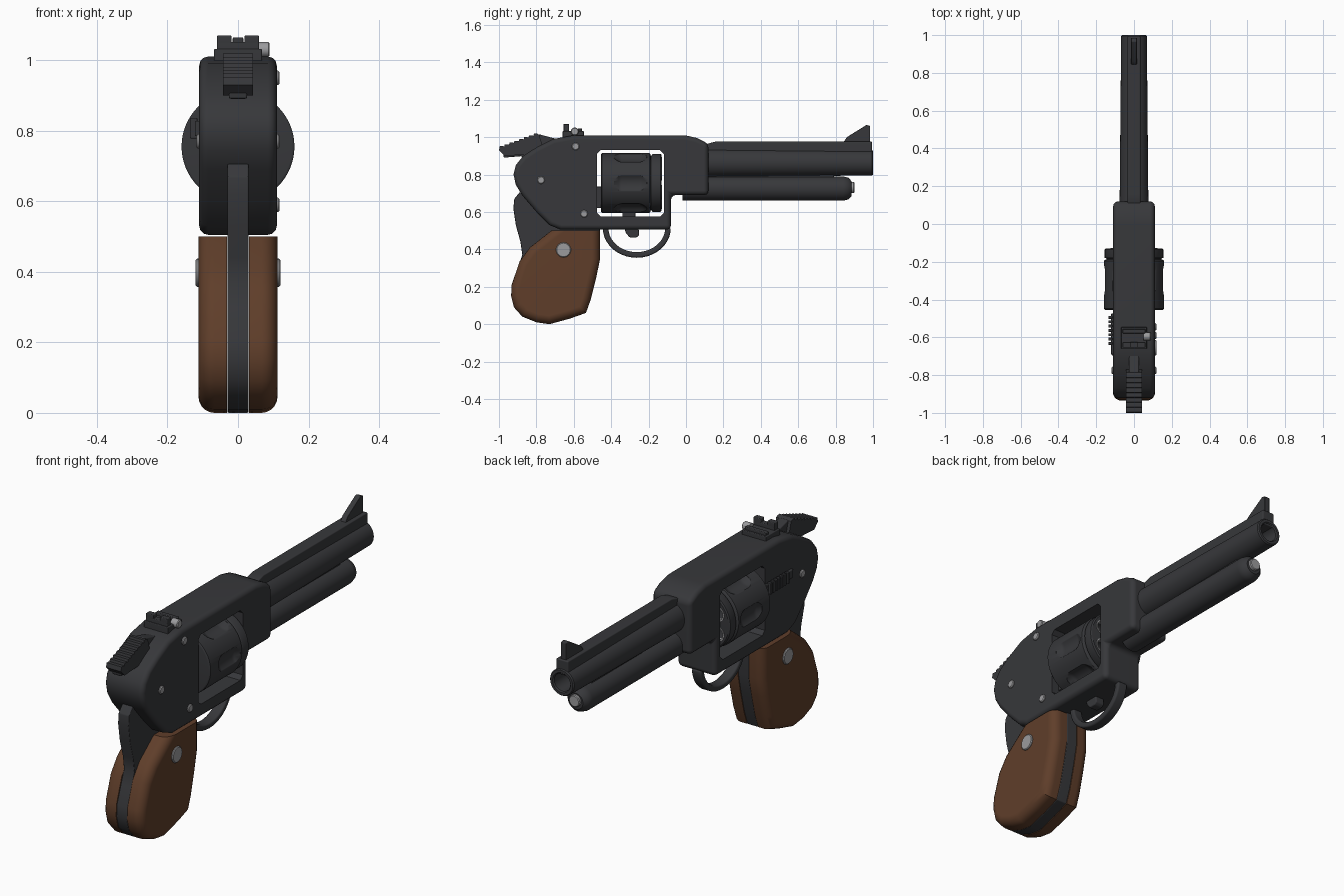
import bpy, bmesh, math
from mathutils import Matrix, Vector

if "Cube" in bpy.data.objects:
    bpy.data.objects.remove(bpy.data.objects["Cube"])


def material(name, col):
    m = bpy.data.materials.new(name)
    m.diffuse_color = (*col, 1)
    m.use_nodes = True
    m.node_tree.nodes["Principled BSDF"].inputs["Base Color"].default_value = m.diffuse_color
    return m


DARK = material("gunmetal", (0.038, 0.039, 0.043))
WOOD = material("wood", (0.115, 0.048, 0.023))
STEEL = material("steel", (0.33, 0.33, 0.34))


def finish(name, bm, mat, bevel=0.0, cutters=()):
    """Turn a bmesh into an object, bevel, cut, and smooth it."""
    bmesh.ops.recalc_face_normals(bm, faces=bm.faces)
    me = bpy.data.meshes.new(name)
    bm.to_mesh(me)
    bm.free()
    ob = bpy.data.objects.new(name, me)
    bpy.context.collection.objects.link(ob)
    if bevel:
        b = ob.modifiers.new("bevel", 'BEVEL')
        b.width, b.segments, b.limit_method = bevel, 3, 'ANGLE'
        b.angle_limit = math.radians(30)
    for c in cutters:
        d = ob.modifiers.new("cut", 'BOOLEAN')
        d.object, d.operation, d.solver = c, 'DIFFERENCE', 'EXACT'
    bpy.context.view_layer.update()
    deps = bpy.context.evaluated_depsgraph_get()
    ob.data = bpy.data.meshes.new_from_object(ob.evaluated_get(deps))
    ob.modifiers.clear()
    ob.data.materials.clear()
    ob.data.materials.append(mat)
    for c in cutters:
        bpy.data.objects.remove(c)
    bpy.ops.object.select_all(action='DESELECT')
    ob.select_set(True)
    bpy.context.view_layer.objects.active = ob
    bpy.ops.object.shade_smooth_by_angle(angle=math.radians(35))
    w = ob.modifiers.new("normals", 'WEIGHTED_NORMAL')
    w.keep_sharp = True
    return ob


def slab(pts, x0, x1):
    """Extrude a (y, z) outline from x0 to x1."""
    bm = bmesh.new()
    f = bm.faces.new([bm.verts.new((x0, y, z)) for y, z in pts])
    r = bmesh.ops.extrude_face_region(bm, geom=[f])
    vs = [v for v in r['geom'] if isinstance(v, bmesh.types.BMVert)]
    bmesh.ops.translate(bm, vec=(x1 - x0, 0, 0), verts=vs)
    return bm


def plate(name, pts, x0, x1, mat=DARK, bevel=0.006, cutters=()):
    return finish(name, slab(pts, x0, x1), mat, bevel, cutters)


def block(name, x0, x1, y0, y1, z0, z1, mat=DARK, bevel=0.004):
    return plate(name, [(y0, z0), (y1, z0), (y1, z1), (y0, z1)], x0, x1, mat, bevel)


def lathe(name, pts, loc, axis='Y', mat=DARK, seg=32, cutters=(), closed=False):
    """Revolve (distance, radius) points about the Y or X axis."""
    bm = bmesh.new()
    vs = [bm.verts.new((r, t, 0)) for t, r in pts]
    es = [bm.edges.new(p) for p in zip(vs, vs[1:] + (vs[:1] if closed else []))
          if p[0] != p[1]]
    bmesh.ops.spin(bm, geom=vs + es, cent=(0, 0, 0), axis=(0, 1, 0),
                   angle=math.tau, steps=seg, use_duplicate=False)
    bmesh.ops.remove_doubles(bm, verts=bm.verts, dist=1e-5)
    m = Matrix.Translation(loc)
    if axis == 'X':
        m = m @ Matrix.Rotation(-math.pi / 2, 4, 'Z')
    bmesh.ops.transform(bm, matrix=m, verts=bm.verts)
    return finish(name, bm, mat, 0, cutters)


def disc(name, x0, x1, y, z, r, mat=STEEL):
    e = 0.004 if x1 > x0 else -0.004
    return lathe(name, [(x0, 0), (x0, r), (x1 - e, r), (x1, r - 0.004), (x1, 0)],
                 (0, y, z), 'X', mat, 24)


# frame with cylinder window
w0, w1, b, t, c = -0.476, -0.118, 0.575, 0.93, 0.02
window = plate("window_cutter", [(w0 + c, b), (w1 - c, b), (w1, b + c), (w1, t - c),
               (w1 - c, t), (w0 + c, t), (w0, t - c), (w0, b + c)], -0.3, 0.3, bevel=0)
window.hide_render = True
plate("frame", [(-0.60, 1.01), (-0.005, 1.01), (0.06, 0.995), (0.12, 0.965), (0.12, 0.69),
      (-0.08, 0.69), (-0.08, 0.505), (-0.67, 0.505), (-0.73, 0.53), (-0.80, 0.60),
      (-0.877, 0.69), (-0.91, 0.745), (-0.922, 0.80), (-0.91, 0.85), (-0.87, 0.90),
      (-0.80, 0.945), (-0.71, 0.99)], -0.11, 0.11, bevel=0.025, cutters=[window])

# fluted cylinder with chambers
CZ = 0.755
cuts = []
for i in range(6):
    a = i * math.pi / 3
    p = Vector((math.cos(a), 0, math.sin(a)))
    cuts.append(lathe("flute_cutter", [(-0.40, 0), (-0.385, 0.05), (-0.36, 0.066), (-0.345, 0.07),
                (-0.25, 0.07), (-0.235, 0.066), (-0.21, 0.05), (-0.20, 0)],
                p * 0.208 + Vector((0, 0, CZ))))
    a += math.pi / 6
    p = Vector((math.cos(a), 0, math.sin(a))) * 0.1 + Vector((0, 0, CZ))
    cuts.append(lathe("chamber_cutter", [(-0.25, 0), (-0.25, 0.032), (-0.1, 0.032), (-0.1, 0)], p))
    lathe("chamber_rim", [(-0.15, 0.031), (-0.127, 0.031), (-0.127, 0.038), (-0.15, 0.038)],
          p, mat=STEEL, seg=24, closed=True)
for o in cuts:
    o.hide_render = True
lathe("cylinder", [(-0.455, 0), (-0.455, 0.153), (-0.448, 0.16), (-0.196, 0.16), (-0.19, 0.154),
      (-0.188, 0.146), (-0.182, 0.146), (-0.18, 0.155), (-0.136, 0.155), (-0.13, 0.149),
      (-0.13, 0)], (0, 0, CZ), seg=64, cutters=cuts)
block("cylinder_stop", -0.03, 0.03, -0.34, -0.27, 0.55, 0.62)
block("recoil_plate", -0.07, 0.07, -0.49, -0.45, 0.62, 0.735)

# barrel, rib and ejector tube
lathe("barrel", [(0.05, 0), (0.05, 0.076), (0.12, 0.076), (0.994, 0.068), (1.0, 0.063),
      (1.0, 0.05), (0.994, 0.045), (0.6, 0.045), (0.6, 0)], (0, 0, 0.863), seg=48)
plate("barrel_rib", [(0.1, 0.90), (0.995, 0.90), (0.995, 0.977), (0.16, 0.977), (0.1, 0.96)],
      -0.034, 0.034)
lathe("ejector_tube", [(-0.02, 0), (-0.02, 0.065), (0.84, 0.065), (0.868, 0.058), (0.885, 0.04),
      (0.885, 0)], (0, 0, 0.725), seg=40)
lathe("ejector_tip", [(0.87, 0), (0.87, 0.03), (0.896, 0.03), (0.9, 0.026), (0.9, 0)],
      (0, 0, 0.73), mat=STEEL, seg=24)
block("barrel_spacer", -0.022, 0.022, 0.1, 0.79, 0.76, 0.82)

# sights
plate("front_sight", [(0.84, 0.97), (0.985, 0.97), (0.985, 1.06), (0.965, 1.065), (0.86, 1.0)],
      -0.015, 0.015, bevel=0.003)
block("rear_sight_base", -0.068, 0.068, -0.66, -0.545, 0.995, 1.032)
block("rear_sight_wall", -0.06, 0.06, -0.58, -0.556, 1.02, 1.046)
block("rear_sight_bar", -0.06, 0.06, -0.655, -0.625, 1.02, 1.052)
for s in (-1, 1):
    block("rear_sight_post", *sorted((s * 0.018, s * 0.06)), -0.655, -0.625, 1.045, 1.07)
disc("rear_sight_screw", 0.05, 0.09, -0.595, 1.03, 0.021)

# hammer with serrated spur
n = 8
teeth = []
for i in range(n):
    y, z = -0.998 + i * 0.026, 0.94 + i * 0.0095
    teeth += [(y, z), (y + 0.003, z + 0.012), (y + 0.02, z + 0.012)]
plate("hammer_spur", teeth + [(-0.785, 1.012), (-0.76, 0.93), (-0.83, 0.905), (-0.885, 0.905),
      (-0.97, 0.90), (-1.0, 0.93)], -0.042, 0.042, bevel=0)
plate("hammer", [(-0.975, 0.89), (-0.885, 0.898), (-0.84, 0.88), (-0.66, 0.88), (-0.66, 0.98),
      (-0.71, 0.995), (-0.785, 1.015), (-0.82, 0.99), (-0.98, 0.93)], -0.026, 0.026)

# grip core and wooden panels
low = [(-0.46, 0.345), (-0.48, 0.25), (-0.51, 0.13), (-0.535, 0.06), (-0.62, 0.03), (-0.73, 0.0),
       (-0.80, 0.01), (-0.875, 0.04), (-0.92, 0.09), (-0.935, 0.15), (-0.932, 0.21)]
plate("grip_core", [(-0.46, 0.53)] + low + [(-0.9, 0.30), (-0.875, 0.37), (-0.885, 0.44),
      (-0.91, 0.53), (-0.923, 0.62), (-0.918, 0.67), (-0.89, 0.705), (-0.8, 0.71), (-0.7, 0.6)],
      -0.03, 0.03, bevel=0.004)
for s in (-1, 1):
    bm = slab([(-0.46, 0.57)] + low + [(-0.89, 0.335), (-0.835, 0.41), (-0.72, 0.50),
              (-0.63, 0.57)], s * 0.031, s * 0.112)
    rim = [e for e in bm.edges if all(abs(v.co.x) > 0.1 for v in e.verts)]
    bmesh.ops.bevel(bm, geom=rim, offset=0.045, segments=5, profile=0.5, affect='EDGES')
    r = bmesh.ops.bisect_plane(bm, geom=bm.verts[:] + bm.edges[:] + bm.faces[:],
                               plane_co=(0, 0, 0.5), plane_no=(0, 0, 1), clear_outer=True)
    bmesh.ops.holes_fill(bm, edges=[e for e in bm.edges if e.is_boundary], sides=0)
    finish("grip_panel", bm, WOOD)
    disc("grip_medallion", s * 0.1, s * 0.12, -0.655, 0.397, 0.04)

# trigger and guard
arc = [math.pi * (1 + i / 20) for i in range(21)]
outer = [(-0.263 + 0.182 * math.cos(a), 0.515 + 0.16 * math.sin(a)) for a in arc]
inner = [(-0.263 + 0.152 * math.cos(a), 0.515 + 0.13 * math.sin(a)) for a in reversed(arc)]
plate("trigger_guard", outer + inner, -0.028, 0.028, bevel=0.01)
plate("trigger", [(-0.335, 0.53), (-0.255, 0.53), (-0.25, 0.475), (-0.265, 0.463),
      (-0.30, 0.463), (-0.32, 0.485)], -0.025, 0.025)

# frame screws and cylinder latch
for y, z in ((-0.59, 0.95), (-0.775, 0.77), (-0.545, 0.59)):
    disc("frame_screw", 0.1, 0.118, y, z, 0.02)
disc("frame_screw_left", -0.1, -0.118, -0.775, 0.77, 0.02)
block("latch_plate", -0.122, -0.1, -0.69, -0.475, 0.785, 0.828)
for i in range(7):
    y = -0.64 + i * 0.023
    block("latch_ridge", -0.136, -0.115, y, y + 0.015, 0.778, 0.836, bevel=0.003)
